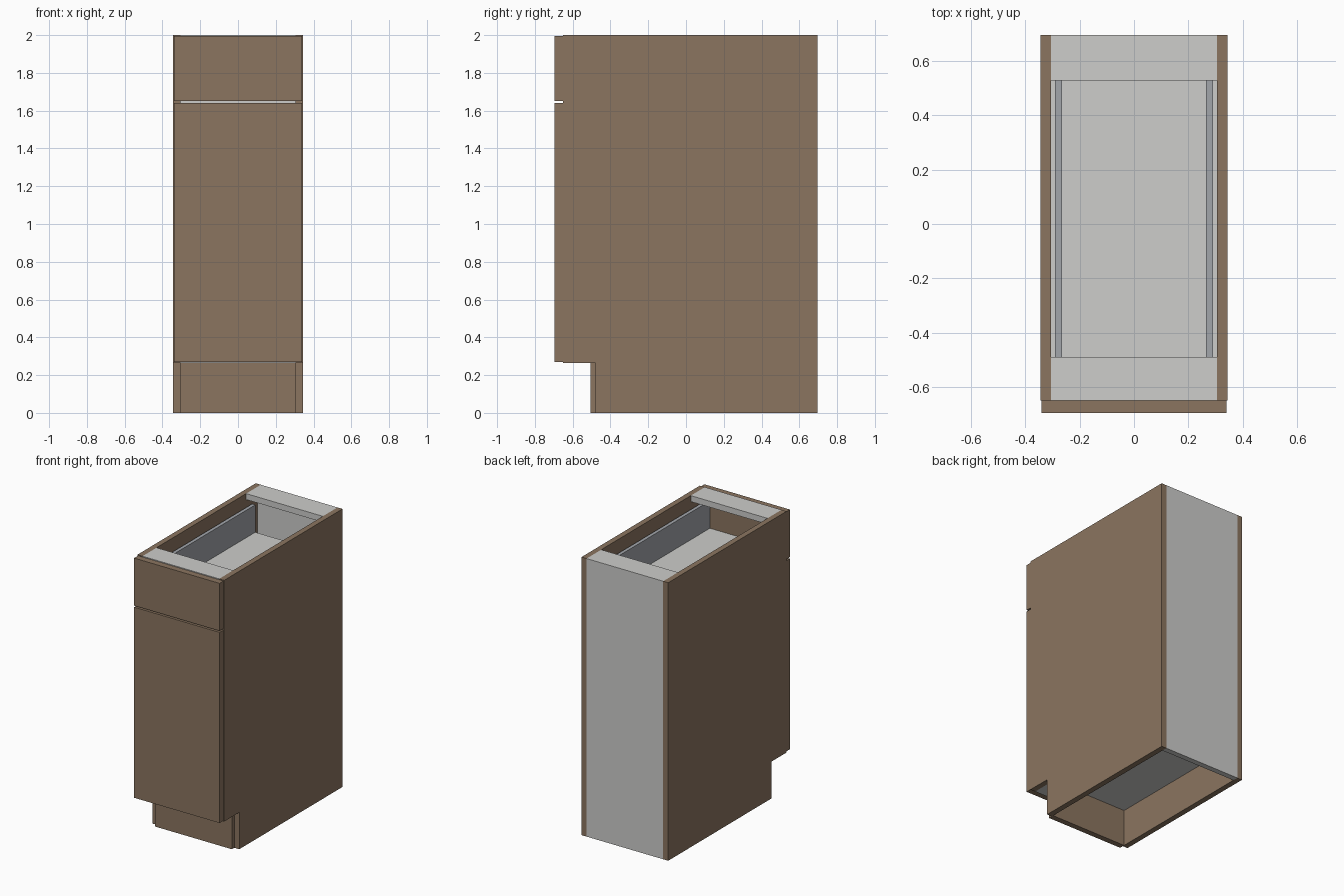
import bpy
import bmesh

if "Cube" in bpy.data.objects:
    bpy.data.objects.remove(bpy.data.objects["Cube"])


def material(name, rgb):
    m = bpy.data.materials.new(name)
    m.diffuse_color = (*rgb, 1.0)
    m.use_nodes = True
    m.node_tree.nodes["Principled BSDF"].inputs["Base Color"].default_value = m.diffuse_color
    return m


WOOD = material("brown_wood", (0.258, 0.178, 0.117))
BOARD = material("light_grey_board", (0.61, 0.61, 0.595))
METAL = material("blue_grey_metal", (0.365, 0.38, 0.41))


def box(name, x, y, z, mat):
    """Box given by its (min, max) range on each axis."""
    bm = bmesh.new()
    bmesh.ops.create_cube(bm, size=1.0)
    for v in bm.verts:
        v.co = [lo + (c + 0.5) * (hi - lo) for c, (lo, hi) in zip(v.co, (x, y, z))]
    mesh = bpy.data.meshes.new(name)
    bm.to_mesh(mesh)
    bm.free()
    mesh.materials.append(mat)
    ob = bpy.data.objects.new(name, mesh)
    bpy.context.collection.objects.link(ob)
    return ob


W, IN = 0.345, 0.305          # outer and inner half width
FRONT, BACK = -0.65, 0.695    # carcass depth
KICK_Z = 0.265                # height of the toe space
inner = (-IN, IN)

# Mirrored side parts
for side, s in (("left", -1), ("right", 1)):
    def span(a, b):
        return tuple(sorted((s * a, s * b)))
    box(f"{side}_side_panel", span(IN, W), (FRONT, BACK), (KICK_Z, 2.0), WOOD)
    box(f"{side}_base_panel", span(IN, W), (-0.478, BACK), (0, KICK_Z), WOOD)
    box(f"{side}_drawer_wall", span(0.265, 0.29), (FRONT, 0.575), (1.70, 1.912), METAL)

# Toe kick board, standing slightly proud of the base panels
box("toe_kick", inner, (-0.506, -0.465), (0, KICK_Z), WOOD)

# Carcass: bottom, back and top stretchers
box("cabinet_bottom", inner, (FRONT, 0.655), (KICK_Z, 0.307), BOARD)
box("back_panel", inner, (0.655, BACK), (0, 2.0), BOARD)
box("front_stretcher", inner, (FRONT, -0.49), (1.957, 2.0), BOARD)
box("back_stretcher", inner, (0.528, 0.655), (1.957, 2.0), BOARD)

# Drawer floor between the metal walls
box("drawer_floor", (-0.265, 0.265), (FRONT, 0.575), (1.69, 1.715), BOARD)

# Overlay fronts
box("drawer_front", (-0.34, 0.34), (-0.695, FRONT), (1.652, 1.994), WOOD)
box("door", (-0.34, 0.34), (-0.695, FRONT), (0.27, 1.641), WOOD)
